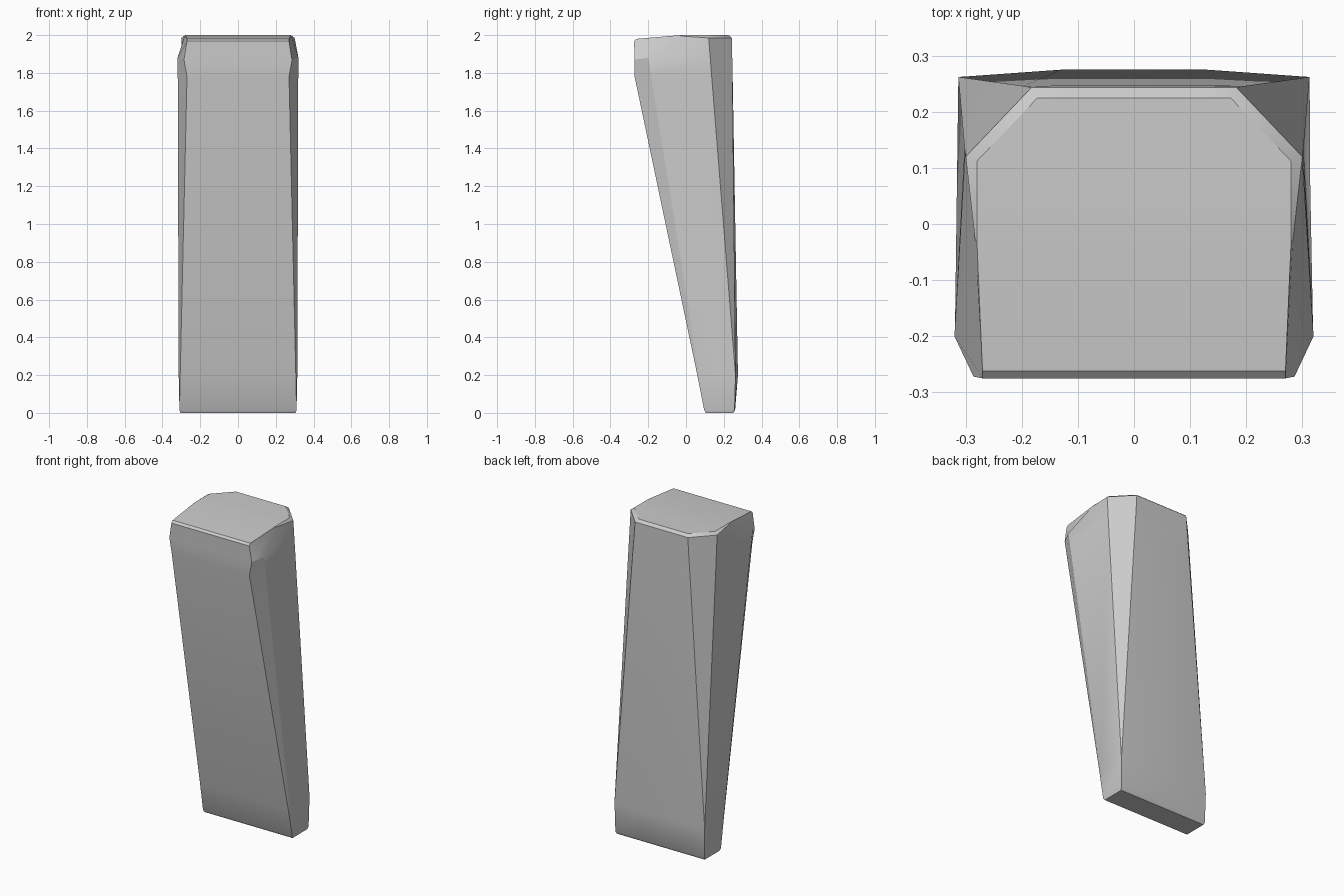
import bpy, bmesh, math

cube = bpy.data.objects.get("Cube")
if cube:
    bpy.data.objects.remove(cube, do_unlink=True)

grey = bpy.data.materials.new("plain_grey")
grey.use_nodes = True
colour = (0.6, 0.6, 0.6, 1)
grey.diffuse_color = colour
grey.node_tree.nodes["Principled BSDF"].inputs["Base Color"].default_value = colour

# Half rings from bottom to top:
# front corner, side front, side back, back corner, back bulge
half_rings = [
    [(.305, .105, 0), (.305, .105, 0), (.305, .25, 0), (.305, .25, 0), (.13, .25, 0)],
    [(.31, .096, .015), (.31, .096, .015), (.31, .257, .015), (.31, .257, .015), (.13, .26, .015)],
    [(.306, .06, .2), (.314, .075, .2), (.313, .262, .2), (.313, .262, .2), (.13, .275, .2)],
    [(.27, -.272, 1.78), (.319, -.184, 1.78), (.302, .136, 1.78), (.198, .246, 1.78), (.13, .247, 1.78)],
    [(.286, -.272, 1.87), (.32, -.2, 1.88), (.301, .129, 1.87), (.191, .245, 1.87), (.13, .245, 1.87)],
    [(.27, -.275, 1.968), (.283, -.03, 1.995), (.3, .12, 1.985), (.183, .243, 1.985), (.13, .243, 1.985)],
    [(.27, -.262, 1.98), (.28, -.03, 2), (.28, .112, 2), (.172, .225, 2), (.13, .225, 2)],
]

# Tapered block lofted through the mirrored rings
bm = bmesh.new()
rings = []
for half in half_rings:
    full = half + [(-x, y, z) for x, y, z in reversed(half)]
    rings.append([bm.verts.new(p) for p in full])

for low, high in zip(rings, rings[1:]):
    n = len(low)
    for i in range(n):
        j = (i + 1) % n
        bm.faces.new((low[i], low[j], high[j], high[i]))

# Bottom cap, sloping front of the top, and flat top
bm.faces.new(list(reversed(rings[0])))
top = rings[-1]
bm.faces.new((top[0], top[1], top[-2], top[-1]))
bm.faces.new(top[1:-1])

bmesh.ops.remove_doubles(bm, verts=bm.verts[:], dist=0.0005)
bmesh.ops.recalc_face_normals(bm, faces=bm.faces[:])

mesh = bpy.data.meshes.new("tapered_block")
bm.to_mesh(mesh)
bm.free()
mesh.materials.append(grey)
block = bpy.data.objects.new("tapered_block", mesh)
bpy.context.collection.objects.link(block)

bpy.ops.object.select_all(action="DESELECT")
block.select_set(True)
bpy.context.view_layer.objects.active = block
bpy.ops.object.shade_smooth_by_angle(angle=math.radians(30))
